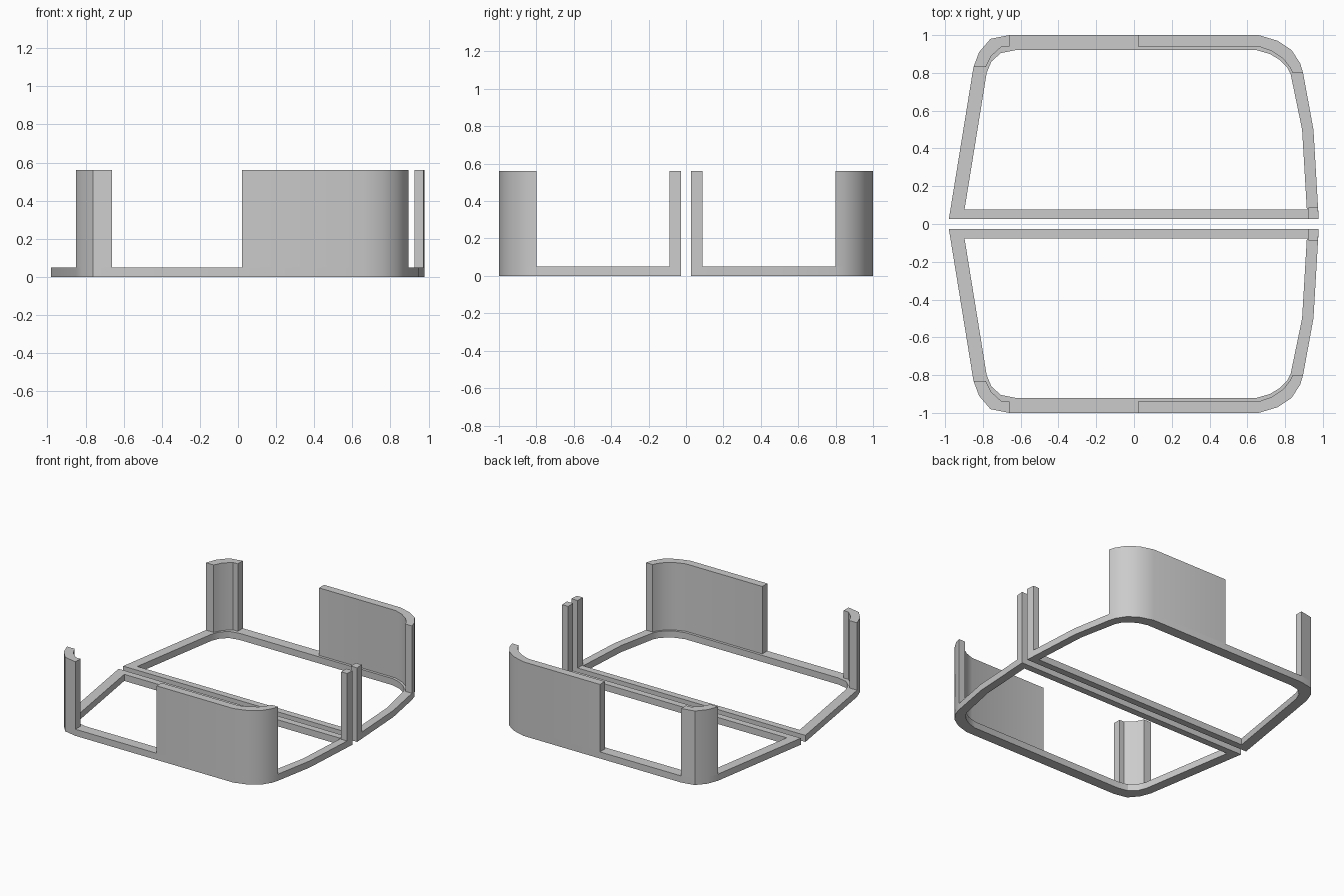
import bpy
import bmesh
import math

cube = bpy.data.objects.get("Cube")
if cube:
    bpy.data.objects.remove(cube, do_unlink=True)

GREY = bpy.data.materials.new("plain grey")
GREY.use_nodes = True
GREY.diffuse_color = (0.6, 0.6, 0.6, 1)
GREY.node_tree.nodes["Principled BSDF"].inputs["Base Color"].default_value = (0.6, 0.6, 0.6, 1)

BASE, TOP, GAP = 0.05, 0.56, 0.027

# Plan outline of one half, running from the centre line round the corners
OUTER = [(-0.98, GAP), (-0.85, 0.83), (-0.82, 0.91), (-0.76, 0.98), (-0.66, 1),
         (0.66, 1), (0.76, 0.97), (0.835, 0.92), (0.88, 0.85), (0.895, 0.8),
         (0.95, 0.5), (0.978, GAP)]
INNER = [(-0.897, 0.078), (-0.78, 0.8), (-0.755, 0.86), (-0.705, 0.905), (-0.63, 0.92),
         (0.65, 0.92), (0.72, 0.9), (0.77, 0.87), (0.81, 0.83), (0.83, 0.79),
         (0.89, 0.5), (0.915, 0.078)]
PILLAR_INNER = [(-0.785, 0.83), (-0.755, 0.89), (-0.7, 0.94), (-0.66, 0.94)]
WALL_INNER = [(0.02, 0.94), (0.66, 0.94), (0.73, 0.915), (0.79, 0.875),
              (0.825, 0.83), (0.84, 0.8)]


def ribbon(name, outer, inner, z0, z1, side, closed=False):
    """Solid strip between two matching plan lines, raised from z0 to z1."""
    bm = bmesh.new()
    rings = [[bm.verts.new((x, y * side, z)) for x, y, z in
              ((*o, z0), (*o, z1), (*i, z1), (*i, z0))]
             for o, i in zip(outer, inner)]
    pairs = list(zip(rings, rings[1:]))
    if closed:
        pairs.append((rings[-1], rings[0]))
    else:
        bm.faces.new(rings[0])
        bm.faces.new(rings[-1])
    for a, b in pairs:
        for k in range(4):
            n = (k + 1) % 4
            bm.faces.new((a[k], a[n], b[n], b[k]))
    bmesh.ops.recalc_face_normals(bm, faces=bm.faces)
    mesh = bpy.data.meshes.new(name)
    bm.to_mesh(mesh)
    bm.free()
    mesh.materials.append(GREY)
    obj = bpy.data.objects.new(name, mesh)
    bpy.context.collection.objects.link(obj)
    bpy.ops.object.select_all(action='DESELECT')
    obj.select_set(True)
    bpy.context.view_layer.objects.active = obj
    bpy.ops.object.shade_smooth_by_angle(angle=math.radians(30))


for label, side in (("back", 1), ("front", -1)):
    # Low closed base frame
    ribbon(label + "_base_frame", OUTER, INNER, 0, BASE, side, closed=True)
    # Rounded corner pillar on the right
    ribbon(label + "_corner_pillar", OUTER[1:5], PILLAR_INNER, BASE, TOP, side)
    # Long wall wrapping the left corner
    ribbon(label + "_wall", [(0.02, 1)] + OUTER[5:10], WALL_INNER, BASE, TOP, side)
    # Slim post beside the centre gap
    ribbon(label + "_centre_post", [(0.978, GAP), (0.974, 0.088)],
           [(0.925, GAP), (0.925, 0.088)], BASE, TOP, side)
